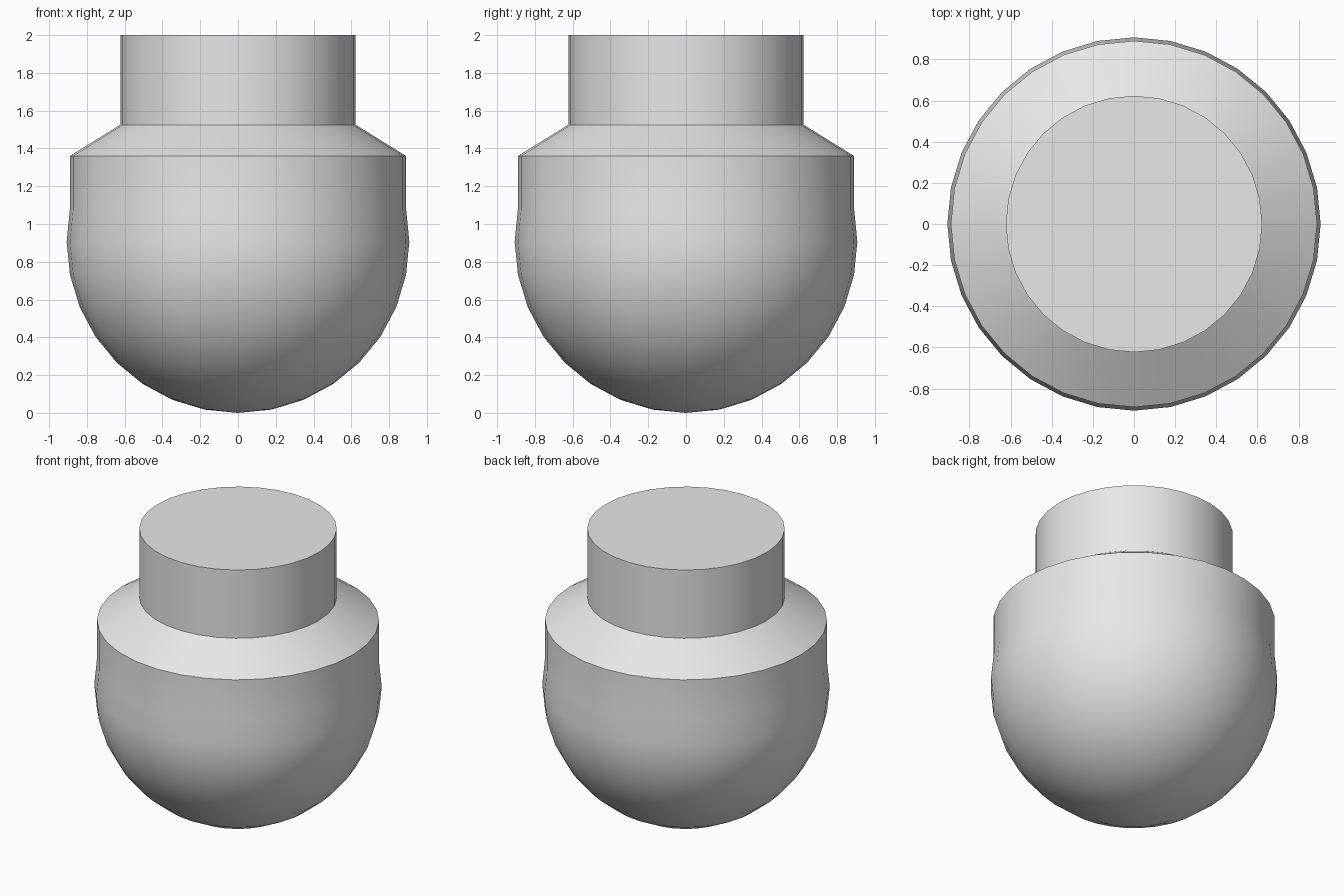
import bpy
import bmesh
from math import sin, cos, pi, radians

SEGMENTS = 32
RADIUS = 0.907

cube = bpy.data.objects.get("Cube")
if cube:
    bpy.data.objects.remove(cube, do_unlink=True)

# Plain grey
grey = bpy.data.materials.new("plain_grey")
grey.use_nodes = True
colour = (0.8, 0.8, 0.8, 1)
grey.diffuse_color = colour
grey.node_tree.nodes["Principled BSDF"].inputs["Base Color"].default_value = colour


def lathe(name, profile):
    """Turn a bottom-to-top (radius, height) profile, closed at both ends."""
    bm = bmesh.new()
    rings = []
    for r, z in profile:
        if r < 1e-4:
            rings.append([bm.verts.new((0, 0, z))] * SEGMENTS)
        else:
            angles = [2 * pi * i / SEGMENTS for i in range(SEGMENTS)]
            rings.append([bm.verts.new((r * cos(a), r * sin(a), z)) for a in angles])
    for low, high in zip(rings, rings[1:]):
        for i in range(SEGMENTS):
            j = (i + 1) % SEGMENTS
            corners = [low[i], low[j], high[j], high[i]]
            bm.faces.new(list(dict.fromkeys(corners)))
    bm.faces.new(rings[-1])
    bmesh.ops.recalc_face_normals(bm, faces=bm.faces)
    mesh = bpy.data.meshes.new(name)
    bm.to_mesh(mesh)
    bm.free()
    mesh.materials.append(grey)
    obj = bpy.data.objects.new(name, mesh)
    bpy.context.collection.objects.link(obj)
    bpy.ops.object.select_all(action="DESELECT")
    obj.select_set(True)
    bpy.context.view_layer.objects.active = obj
    bpy.ops.object.shade_smooth_by_angle(angle=radians(30))
    return obj


# Round bowl up to just above its widest ring
steps = [-pi / 2 + i * pi / 16 for i in range(10)]
bowl = [(RADIUS * cos(a), RADIUS * (1 + sin(a))) for a in steps]

# Straight wall, sloped shoulder and flat-topped neck
upper = [(0.89, 1.36), (0.623, 1.525), (0.623, 2.0)]

lathe("round_body_with_neck", bowl + upper)
